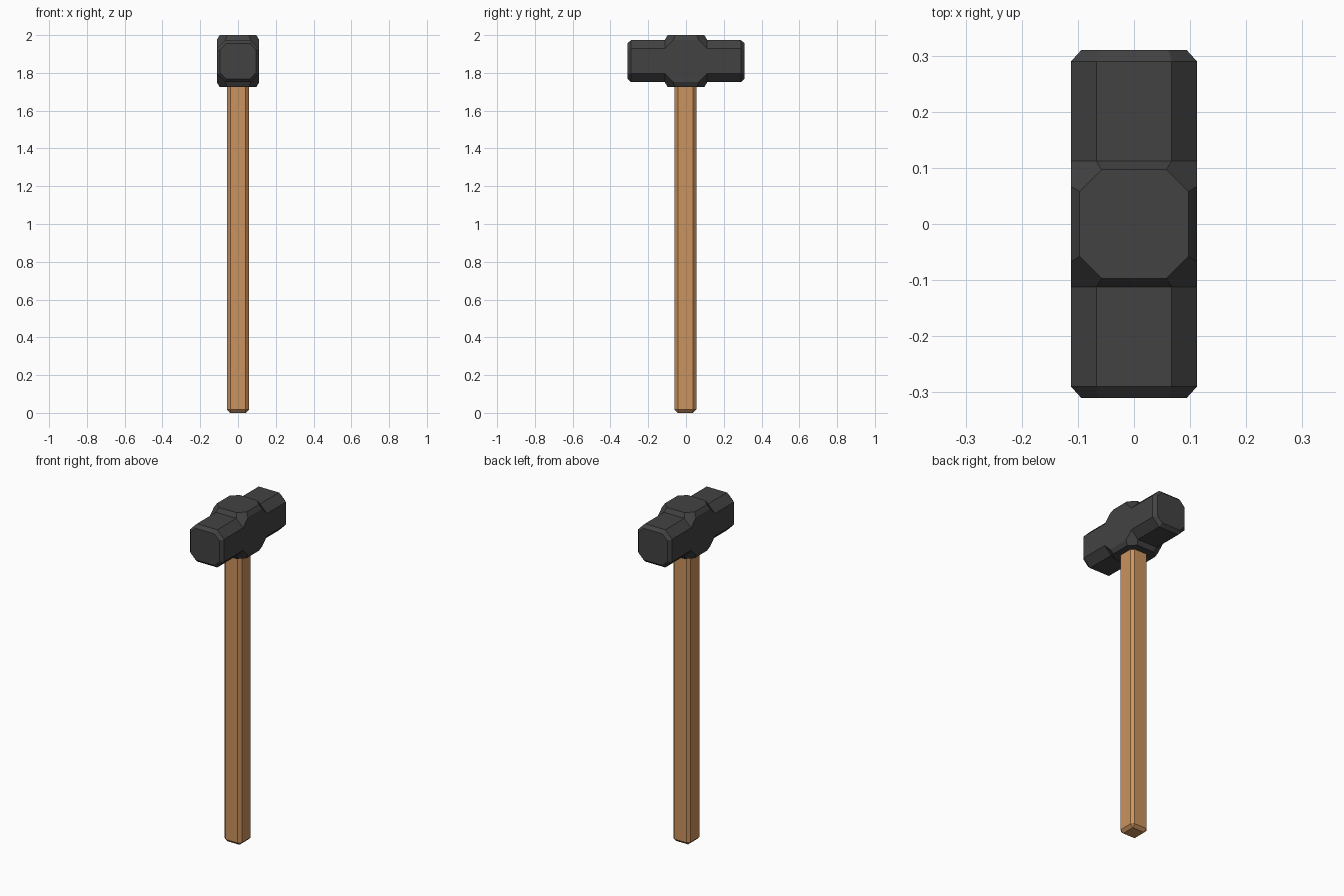
import bpy
import bmesh
from itertools import product
from mathutils import Vector

cube = bpy.data.objects.get("Cube")
if cube:
    bpy.data.objects.remove(cube, do_unlink=True)


def material(name, color):
    mat = bpy.data.materials.new(name)
    mat.use_nodes = True
    mat.diffuse_color = color
    mat.node_tree.nodes["Principled BSDF"].inputs["Base Color"].default_value = color
    return mat


def add_object(name, bm, mat):
    mesh = bpy.data.meshes.new(name)
    bm.to_mesh(mesh)
    bm.free()
    obj = bpy.data.objects.new(name, mesh)
    bpy.context.collection.objects.link(obj)
    mesh.materials.append(mat)
    return obj


iron = material("dark_iron", (0.055, 0.055, 0.055, 1))
wood = material("warm_wood", (0.60, 0.29, 0.11, 1))

# Hammer head: one eighth is described, then mirrored on all three axes
centre_z = 1.8625
half = 0.112       # half width of bar and collar
flat = 0.067       # half width of the bar's flat sides
shoulder = 0.290   # where the striking end starts to taper
end = 0.310
face, face_flat = 0.094, 0.062
top = 0.1375       # collar half height
rim, rim_flat = 0.097, 0.058

rim_x, rim_y = (rim, rim_flat, top), (rim_flat, rim, top)
edge_x, edge_y = (half, flat, half), (flat, half, half)
corner = (half, half, flat)
bar_top, bar_side = (flat, shoulder, half), (half, shoulder, flat)
face_top, face_side = (face_flat, end, face), (face, end, face_flat)

eighth = [
    # collar top, its bevels, cut corner and side
    [(0, 0, top), (rim, 0, top), rim_x, rim_y, (0, rim, top)],
    [(rim, 0, top), (half, 0, half), edge_x, rim_x],
    [(0, rim, top), rim_y, edge_y, (0, half, half)],
    [rim_x, edge_x, corner, edge_y, rim_y],
    [(half, 0, 0), (half, half, 0), corner, edge_x, (half, 0, half)],
    # bar top, chamfer and side
    [(0, half, half), edge_y, bar_top, (0, shoulder, half)],
    [edge_y, corner, bar_side, bar_top],
    [(half, half, 0), (half, shoulder, 0), bar_side, corner],
    # tapered striking end
    [(0, shoulder, half), bar_top, face_top, (0, end, face)],
    [bar_top, bar_side, face_side, face_top],
    [bar_side, (half, shoulder, 0), (face, end, 0), face_side],
    [(0, end, 0), (0, end, face), face_top, face_side, (face, end, 0)],
]

bm = bmesh.new()
for signs in product((1, -1), repeat=3):
    for points in eighth:
        bm.faces.new([bm.verts.new(Vector(p) * Vector(signs)) for p in points])
bmesh.ops.remove_doubles(bm, verts=bm.verts, dist=0.0001)
bmesh.ops.recalc_face_normals(bm, faces=bm.faces)
bmesh.ops.dissolve_limit(bm, angle_limit=0.02, verts=bm.verts, edges=bm.edges)
head = add_object("hammer_head", bm, iron)
head.location.z = centre_z

# Wooden handle: a square bar with chamfered edges, its top hidden in the head
length, width = 1.85, 0.115
bm = bmesh.new()
bmesh.ops.create_cube(bm, size=1)
bmesh.ops.scale(bm, vec=(width, width, length), verts=bm.verts)
handle = add_object("handle", bm, wood)
handle.location = (0, -0.003, length / 2)
bevel = handle.modifiers.new("chamfer", 'BEVEL')
bevel.width = 0.017
bevel.segments = 1
